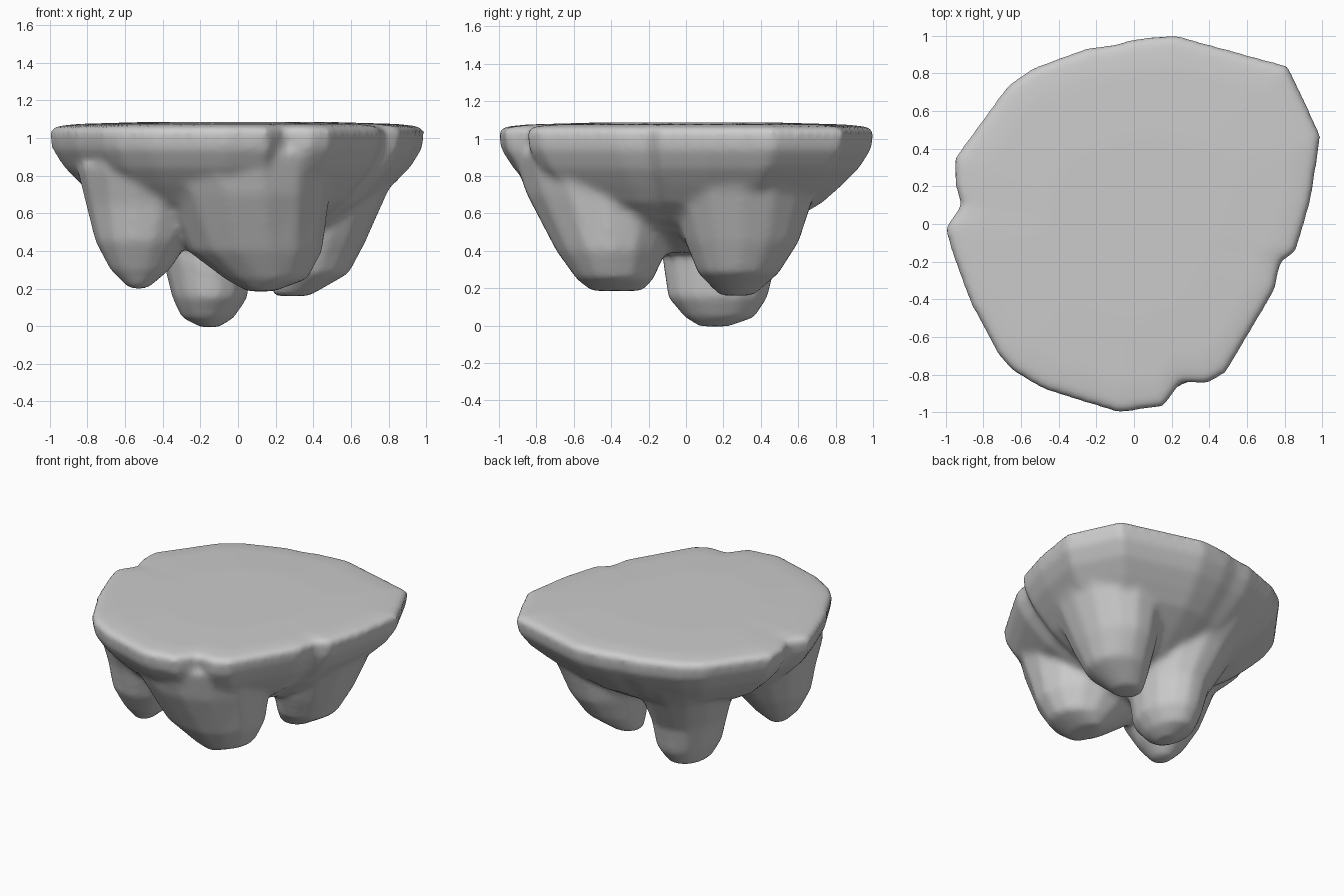
import bpy, bmesh
from math import cos, sin, pi

if "Cube" in bpy.data.objects:
    bpy.data.objects.remove(bpy.data.objects["Cube"])

bm = bmesh.new()


def loft(rings):
    """Closed skin through a stack of rings listed from bottom to top."""
    rows = [[bm.verts.new(p) for p in r] for r in rings]
    n = len(rows[0])
    for a, b in zip(rows, rows[1:]):
        for i in range(n):
            j = (i + 1) % n
            bm.faces.new((a[i], a[j], b[j], b[i]))
    bm.faces.new(rows[0][::-1])
    bm.faces.new(rows[-1])


def leg(sections, n=14):
    """Tapered root from (z, centre x, centre y, radius x, radius y)."""
    loft([[(cx + rx * cos(2 * pi * i / n), cy + ry * sin(2 * pi * i / n), z)
           for i in range(n)] for z, cx, cy, rx, ry in sections])


# Irregular slab: outline seen from above, shrinking towards the underside
outline = [(.995, .47), (.82, .84), (.22, 1.005), (0, .985), (-.12, .95), (-.24, .94),
           (-.54, .83), (-.67, .74), (-.955, .35), (-.95, .2), (-.92, .1),
           (-1.005, -.02), (-.97, -.15), (-.87, -.42), (-.72, -.7), (-.65, -.78),
           (-.48, -.88), (-.08, -1.005), (.16, -.97), (.25, -.84), (.39, -.85),
           (.49, -.79), (.75, -.35), (.78, -.2), (.86, -.15), (.94, .12)]
profile = [(.39, .18), (.47, .4), (.57, .58), (.66, .73), (.75, .83), (.84, .92),
           (.94, .985), (1.04, 1), (1.063, .965), (1.075, .85), (1.085, .5)]
loft([[(x * s, y * s, z) for x, y in outline] for z, s in profile])

# Four blunt roots
leg([(.2, -.53, -.34, .05, .07), (.3, -.52, -.33, .16, .16), (.45, -.51, -.31, .25, .27),
     (.65, -.48, -.27, .33, .36), (.85, -.46, -.25, .4, .46)])
leg([(.185, .12, -.37, .07, .14), (.25, .15, -.38, .22, .21), (.4, .09, -.4, .36, .3),
     (.7, .04, -.43, .45, .43), (.92, -.02, -.42, .56, .52)])
leg([(.16, .28, .27, .1, .09), (.28, .38, .28, .21, .22), (.45, .42, .3, .26, .31),
     (.72, .46, .3, .34, .4), (.9, .5, .35, .42, .48)])
leg([(-.005, -.15, .15, .05, .08), (.045, -.16, .18, .14, .19), (.15, -.15, .17, .2, .27),
     (.35, -.16, .18, .24, .31), (.6, -.2, .27, .32, .36), (.85, -.2, .4, .5, .45)])

bmesh.ops.recalc_face_normals(bm, faces=bm.faces)
mesh = bpy.data.meshes.new("stone_table")
bm.to_mesh(mesh)
bm.free()
obj = bpy.data.objects.new("stone_table", mesh)
bpy.context.collection.objects.link(obj)

# Fuse slab and roots into one softly blended skin
remesh = obj.modifiers.new("fuse", 'REMESH')
remesh.mode = 'VOXEL'
remesh.voxel_size = .022
remesh.use_smooth_shade = True
soften = obj.modifiers.new("soften", 'SMOOTH')
soften.factor = .5
soften.iterations = 8
